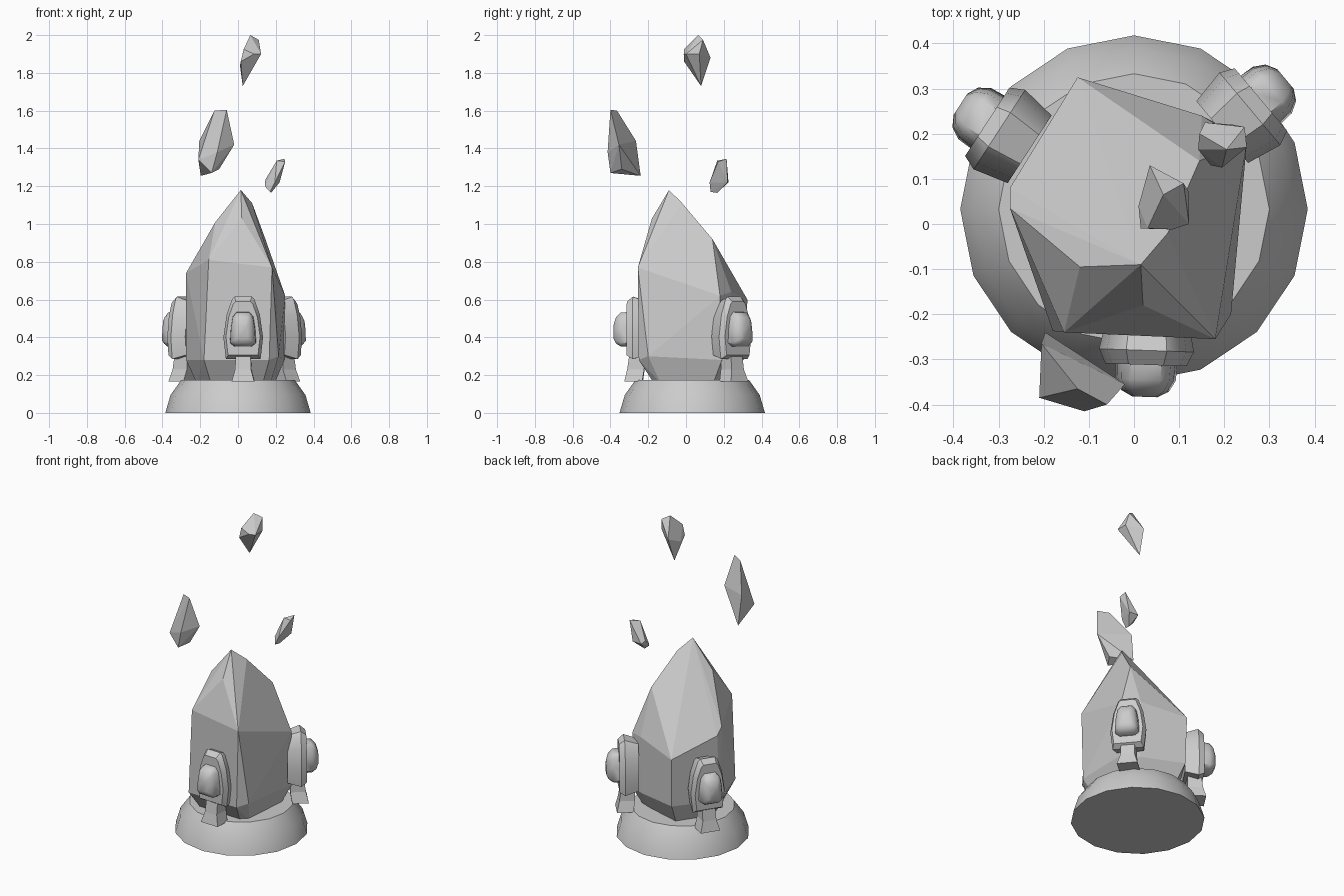
import bpy, bmesh, math
from mathutils import Matrix

if "Cube" in bpy.data.objects:
    bpy.data.objects.remove(bpy.data.objects["Cube"])


def finish(bm, name, smooth=None):
    bmesh.ops.recalc_face_normals(bm, faces=bm.faces)
    me = bpy.data.meshes.new(name)
    bm.to_mesh(me)
    bm.free()
    ob = bpy.data.objects.new(name, me)
    bpy.context.collection.objects.link(ob)
    if smooth:
        bpy.ops.object.select_all(action='DESELECT')
        ob.select_set(True)
        bpy.context.view_layer.objects.active = ob
        bpy.ops.object.shade_smooth_by_angle(angle=math.radians(smooth))
    return ob


def loft(name, rings, matrix=None, smooth=None):
    """Skin equal-length point rings and cap both ends."""
    bm = bmesh.new()
    loops = [[bm.verts.new(p) for p in r] for r in rings]
    n = len(loops[0])
    for a, b in zip(loops, loops[1:]):
        for i in range(n):
            j = (i + 1) % n
            bm.faces.new((a[i], a[j], b[j], b[i]))
    bm.faces.new(loops[0])
    bm.faces.new(loops[-1])
    if matrix:
        bm.transform(matrix)
    return finish(bm, name, smooth)


def gem(name, points):
    """Faceted stone: convex hull of its corners."""
    bm = bmesh.new()
    for p in points:
        bm.verts.new(p)
    res = bmesh.ops.convex_hull(bm, input=bm.verts)
    junk = {v for v in res["geom_interior"] + res["geom_unused"]
            if isinstance(v, bmesh.types.BMVert) and v.is_valid}
    bmesh.ops.delete(bm, geom=list(junk), context='VERTS')
    bmesh.ops.dissolve_limit(bm, angle_limit=math.radians(3),
                             verts=bm.verts, edges=bm.edges)
    return finish(bm, name)


# Rounded 16-sided base
def circle(r, z):
    return [(r * math.cos(math.tau * i / 16), 0.033 + r * math.sin(math.tau * i / 16), z)
            for i in range(16)]


loft("base", [circle(r, z) for r, z in ((.385, 0), (.357, .095), (.3, .175))], smooth=40)

# Main crystal: faceted tip, tall sides, tapered foot
tip = [(.015, -.09, 1.18), (.075, -.02, 1.11), (.02, -.18, 1.03), (-.12, -.095, 1.01),
       (.145, .14, .92), (-.155, -.24, .81), (.18, -.255, .77), (-.275, .035, .74),
       (-.275, .08, .70), (-.125, .325, .60), (.15, .24, .64), (.25, .18, .62)]
waist = [(-.18, -.237, .28), (.165, -.25, .28), (.215, -.2, .3), (.245, .19, .28),
         (.15, .23, .28), (-.12, .315, .3), (-.275, .06, .28)]
foot = [(x * .8, .03 + (y - .03) * .72, .16) for x, y, z in waist]
gem("main_crystal", tip + waist + foot)

# Floating shards
gem("left_shard", [(-.06, -.4, 1.605), (-.125, -.365, 1.6), (-.02, -.355, 1.42),
                   (-.11, -.415, 1.38), (-.21, -.385, 1.34), (-.205, -.265, 1.44),
                   (-.197, -.24, 1.255), (-.14, -.4, 1.27), (-.1, -.34, 1.29)])
gem("right_shard", [(.205, .165, 1.335), (.245, .215, 1.345), (.25, .17, 1.33),
                    (.145, .2, 1.235), (.157, .225, 1.22), (.22, .22, 1.22),
                    (.195, .125, 1.22), (.175, .165, 1.165), (.142, .165, 1.2),
                    (.17, .13, 1.17)])
gem("top_shard", [(.065, .065, 2), (.11, .09, 1.975), (.122, .07, 1.9), (.122, 0, 1.9),
                  (.035, .13, 1.88), (.015, -.01, 1.86), (.03, -.01, 1.925),
                  (.025, .08, 1.73), (.085, -.012, 1.9), (.01, .04, 1.84)])

# Clamp outlines (half width, height), mirrored
plate_half = [(.092, .285), (.105, .4), (.088, .52), (.06, .6), (.045, .615)]
lens_half = [(.045, .35), (.07, .37), (.065, .45), (.055, .51), (.035, .535)]


def outline(half, y, scale, zc):
    pts = half + [(-x, z) for x, z in reversed(half)]
    return [(x * scale, y, zc + (z - zc) * scale) for x, z in pts]


def rect(w, y0, y1, z):
    return [(-w, y0, z), (w, y0, z), (w, y1, z), (-w, y1, z)]


# Three clamps around the crystal: plate, lens and stem
for label, x, y, angle in (("front", .027, -.30, -92), ("right", .272, .268, 40),
                           ("left", -.315, .22, 147)):
    m = Matrix.Translation((x, y, 0)) @ Matrix.Rotation(math.radians(angle + 90), 4, 'Z')
    loft(label + "_plate", [outline(plate_half, d, s, .43) for d, s in
                            ((.1, .85), (.02, 1), (-.012, .86))], m, 30)
    loft(label + "_lens", [outline(lens_half, d, s, .42) for d, s in
                           ((.0, 1), (-.045, .96), (-.07, .75), (-.083, .4))], m, 50)
    loft(label + "_stem", [rect(.06, -.025, .07, .165), rect(.042, -.01, .08, .23),
                           rect(.04, 0, .08, .3)], m)
